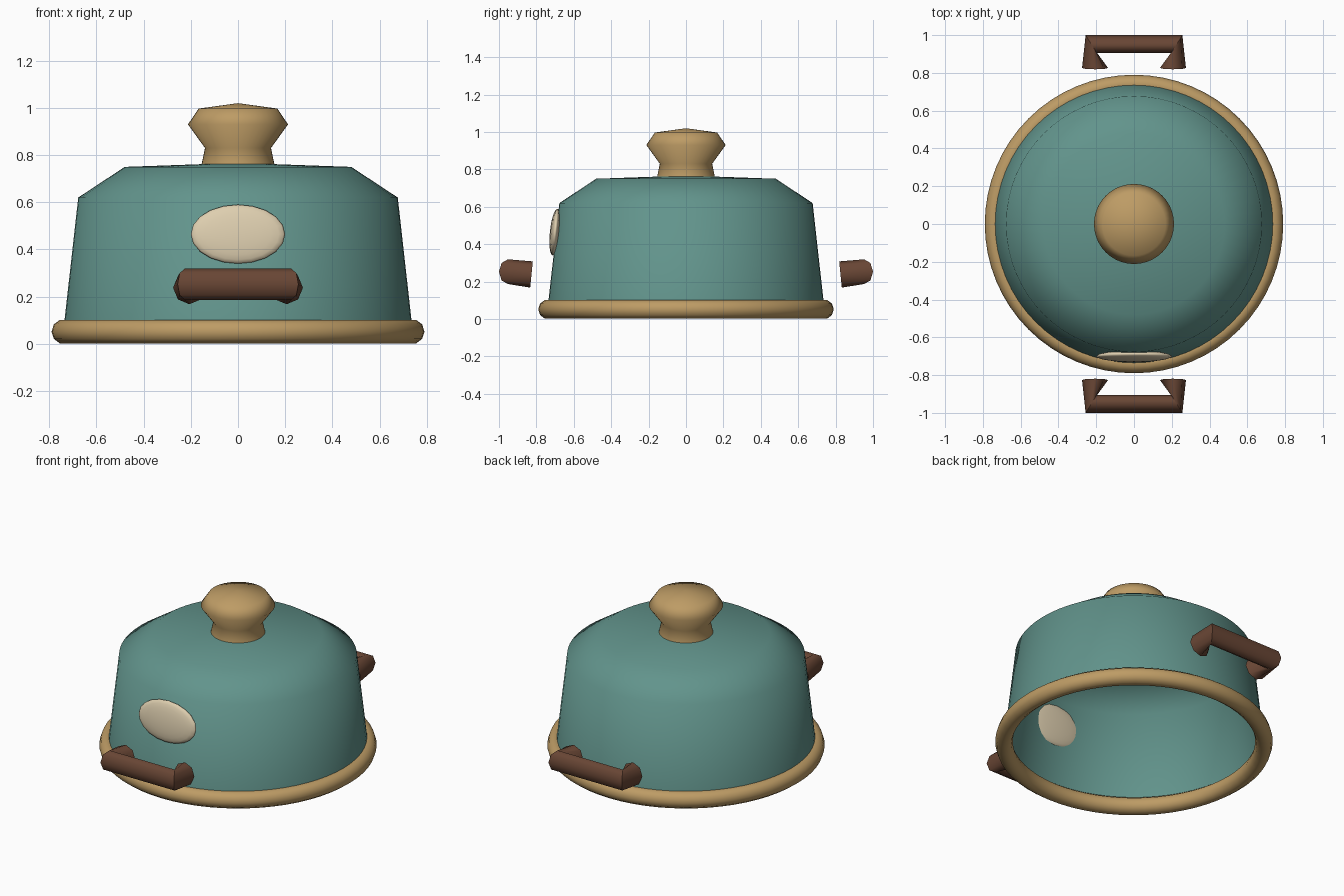
import bpy, bmesh, math
from mathutils import Vector

cube = bpy.data.objects.get("Cube")
if cube:
    bpy.data.objects.remove(cube, do_unlink=True)


def material(name, rgb):
    m = bpy.data.materials.new(name)
    m.use_nodes = True
    m.diffuse_color = (*rgb, 1)
    m.node_tree.nodes["Principled BSDF"].inputs["Base Color"].default_value = (*rgb, 1)
    return m


teal = material("teal enamel", (0.122, 0.296, 0.262))
gold = material("golden wood", (0.51, 0.33, 0.13))
brown = material("dark brown", (0.14, 0.061, 0.035))
cream = material("cream", (0.73, 0.62, 0.43))


def finish(name, bm, mat, recalc=True):
    if recalc:
        bmesh.ops.recalc_face_normals(bm, faces=bm.faces)
    mesh = bpy.data.meshes.new(name)
    bm.to_mesh(mesh)
    bm.free()
    mesh.materials.append(mat)
    for p in mesh.polygons:
        p.use_smooth = True
    obj = bpy.data.objects.new(name, mesh)
    bpy.context.collection.objects.link(obj)
    return obj


def lathe(name, profile, mat, closed=False, steps=64):
    """Spin an (r, z) profile around the z axis."""
    bm = bmesh.new()
    verts = [bm.verts.new((r, 0, z)) for r, z in profile]
    ends = verts[1:] + verts[:1] if closed else verts[1:]
    edges = [bm.edges.new(pair) for pair in zip(verts, ends)]
    bmesh.ops.spin(bm, geom=verts + edges, axis=(0, 0, 1), cent=(0, 0, 0),
                   angle=math.tau, steps=steps, use_duplicate=False)
    bmesh.ops.remove_doubles(bm, verts=bm.verts, dist=0.0005)
    return finish(name, bm, mat)


# Open-bottomed dome and its turned knob
lathe("dome_body", [(0.743, 0.03), (0.677, 0.62), (0.48, 0.75), (0, 0.767)], teal)
lathe("knob", [(0.155, 0.757), (0.14, 0.83), (0.212, 0.93), (0.167, 0.997), (0, 1.02)],
      gold, steps=40)

# Rounded rim around the base
ring = [(0.74 + 0.05 * math.cos(k * math.tau / 10), 0.052 + 0.052 * math.sin(k * math.tau / 10))
        for k in range(10)]
lathe("base_rim", ring, gold, closed=True)

# Oval badge set into the front wall
bm = bmesh.new()
bmesh.ops.create_uvsphere(bm, u_segments=20, v_segments=12, radius=1)
for v in bm.verts:
    x, y, z = v.co
    v.co = (0.2 * x, -0.7 + 0.028 * z + 0.1 * 0.125 * y, 0.465 + 0.125 * y)
finish("front_badge", bm, cream)


def handle(name, side):
    """Sweep an octagon along two legs and a crossbar; side is -1 front, 1 back."""
    sections = []
    for sx in (-1, 1):
        end = (Vector((0.206 * sx, 0.826 * side, 0.238)),
               Vector((0.069 * sx, 0, 0)), Vector((0, -0.007 * side, 0.07)))
        corner = (Vector((0.226 * sx, 0.952 * side, 0.253)),
                  Vector((0.03 * sx, 0.048 * side, 0)), Vector((0, 0, 0.066)))
        sections += [end, corner] if sx < 0 else [corner, end]
    bm = bmesh.new()
    rings = []
    for centre, out, up in sections:
        angles = [k * math.tau / 8 for k in range(8)]
        rings.append([bm.verts.new(centre + out * math.cos(a) + up * math.sin(a))
                      for a in angles])
    for a, b in zip(rings, rings[1:]):
        for k in range(8):
            n = (k + 1) % 8
            bm.faces.new((a[k], a[n], b[n], b[k]))
    bm.faces.new(rings[0])
    bm.faces.new(rings[-1])
    # Crisp elbows and leg ends
    for e in bm.edges:
        if any(e.verts[0] in r and e.verts[1] in r for r in rings):
            e.smooth = False
    return finish(name, bm, brown)


handle("front_handle", -1)
handle("back_handle", 1)
